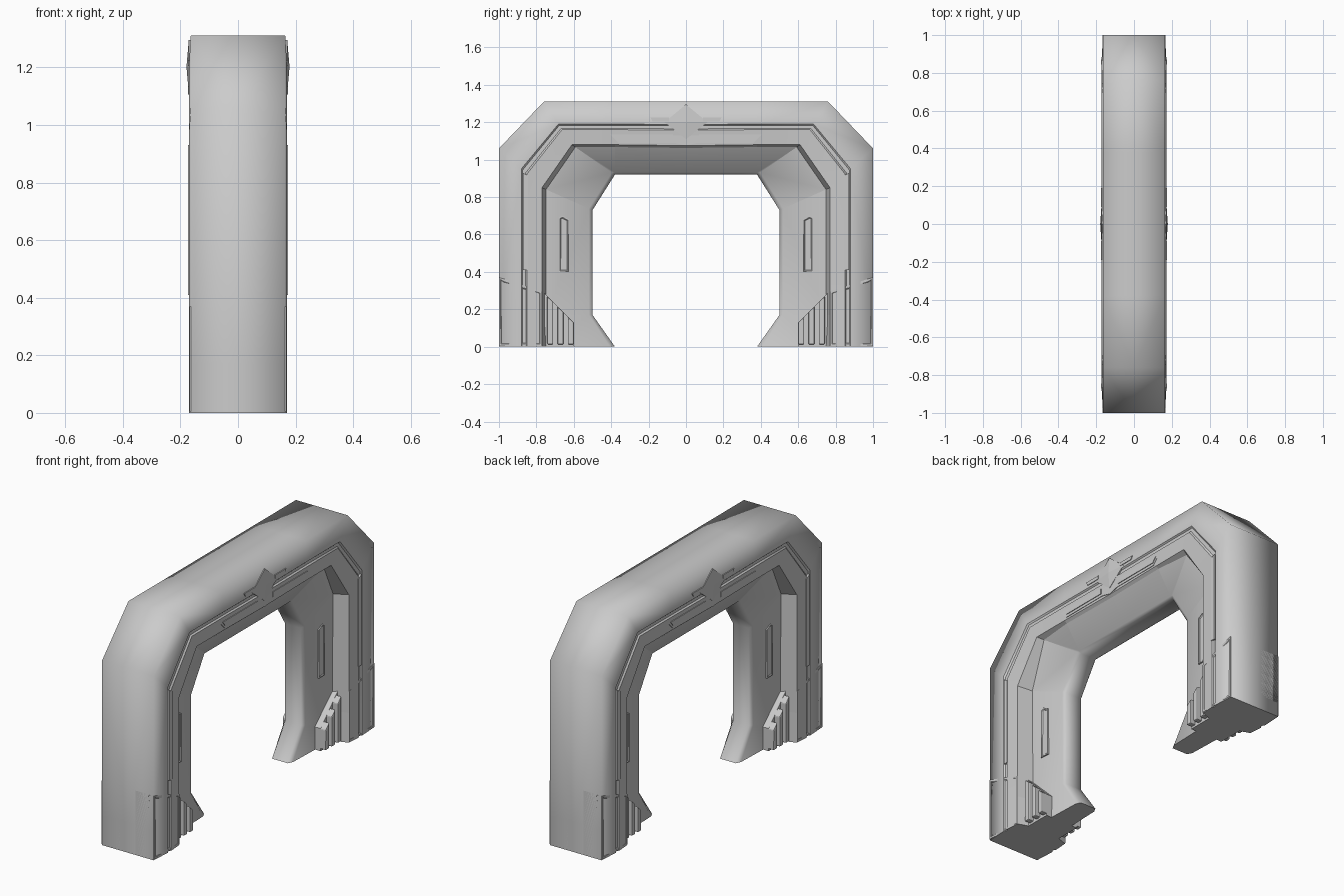
import bpy, bmesh

if "Cube" in bpy.data.objects:
    bpy.data.objects.remove(bpy.data.objects["Cube"])


def finish(name, bm, mirror_y=True):
    mesh = bpy.data.meshes.new(name)
    bm.to_mesh(mesh)
    bm.free()
    ob = bpy.data.objects.new(name, mesh)
    bpy.context.collection.objects.link(ob)
    m = ob.modifiers.new("mirror", 'MIRROR')
    m.use_axis = (True, mirror_y, False)
    return ob


def prism(name, poly, x0, x1, inset=0, depth=0, poke=0, mirror_y=True):
    """Extrude a (y, z) outline along x; optionally inset or peak its outer face."""
    bm = bmesh.new()
    a = [bm.verts.new((x0, y, z)) for y, z in poly]
    b = [bm.verts.new((x1, y, z)) for y, z in poly]
    n = len(poly)
    bm.faces.new(a)
    outer = bm.faces.new(b)
    for i in range(n):
        j = (i + 1) % n
        bm.faces.new((a[i], a[j], b[j], b[i]))
    bmesh.ops.recalc_face_normals(bm, faces=bm.faces[:])
    if inset:
        bmesh.ops.inset_individual(bm, faces=[outer], thickness=inset)
        bmesh.ops.inset_individual(bm, faces=[outer], thickness=0.006, depth=depth)
    if poke:
        bmesh.ops.poke(bm, faces=[outer], offset=poke)
    return finish(name, bm, mirror_y)


# Arch body: quarter swept through stations of (outer, face edge, inner) points
stations = [
    ((1, 0), (.77, 0), (.38, 0)),
    ((1, .17), (.77, .17), (.50, .17)),
    ((1, 1.06), (.77, .85), (.50, .73)),
    ((.76, 1.31), (.61, 1.08), (.38, .92)),
    ((.38, 1.31), (.38, 1.08), (.38, .92)),
    ((0, 1.31), (0, 1.075), (0, .92)),
]
# (position across the section, half width, sharp rail)
rails = [(0, 0, 0), (0, .164, 0), (.52, .171, 1), (.55, .163, 1), (.62, .163, 1),
         (.65, .171, 1), (1, .165, 1), (1.08, .075, 1), (1.93, .064, 0),
         (2, .05, 0), (2, 0, 0)]
step_x = [.075, .075, .08, .13, .15, .15]     # depth of the recess along the arch


def lerp(p, q, t):
    return [a + (b - a) * t for a, b in zip(p, q)]


bm = bmesh.new()
rings = []
for s, (o, e, i) in enumerate(stations):
    ring = []
    for r, (t, x, sharp) in enumerate(rails):
        y, z = lerp(o, e, t) if t <= 1 else lerp(e, i, t - 1)
        ring.append(bm.verts.new((step_x[s] if r == 7 else x, y, z)))
    rings.append(ring)
for p, q in zip(rings, rings[1:]):
    for r in range(len(rails) - 1):
        bm.faces.new((p[r], q[r], q[r + 1], p[r + 1]))
bm.faces.new(rings[0])
for f in bm.faces:
    f.smooth = True
for p, q in zip(rings, rings[1:]):
    for r, rail in enumerate(rails):
        if rail[2]:
            bm.edges.get((p[r], q[r])).smooth = False
for r in range(len(rails) - 1):
    bm.edges.get((rings[0][r], rings[0][r + 1])).smooth = False
for ring in rings[1:]:                        # faceted inner corners
    for r in (6, 7):
        bm.edges.get((ring[r], ring[r + 1])).smooth = False
bmesh.ops.remove_doubles(bm, verts=bm.verts[:], dist=0.0005)
finish("arch_body", bm)

# Foot armour blocks with recessed panel
prism("foot_block", [(1, .005), (1, .37), (.965, .36), (.77, .295), (.77, .005)],
      .05, .168, inset=.014, depth=-.004)

# Stepped fins beside each foot
prism("fin_base", [(.77, 0), (.77, .30), (.72, .25), (.60, .13), (.60, 0)], .04, .105)
for k in range(3):
    y = .60 + .055 * k
    top = .14 + .055 * k
    rib = prism("fin_rib", [(y, .012), (y, top - .01), (y + .032, top + .02),
                            (y + .032, .012)], .05, .138)
    b = rib.modifiers.new("bevel", 'BEVEL')
    b.width, b.segments = .006, 2

# Long panel on the inside recess of each leg
prism("leg_panel", [(.68, .40), (.68, .69), (.66, .70), (.625, .68), (.625, .40)],
      .05, .078, inset=.008, depth=-.004)

# Raised strip on the outer face of each leg
prism("leg_strip", [(.872, .41), (.872, .93), (.845, .915), (.845, .41)], .15, .174)

# Lower trim and bars on the crossbeam
prism("beam_trim", [(-.42, 1.15), (.42, 1.15), (.36, 1.09), (.06, 1.09), (0, 1.075),
                    (-.06, 1.09), (-.36, 1.09)], .14, .169, mirror_y=False)
prism("beam_bar", [(.07, 1.135), (.385, 1.135), (.36, 1.105), (.07, 1.105)], .15, .173)
prism("beam_upper_bar", [(.09, 1.225), (.19, 1.225), (.18, 1.205), (.09, 1.205)], .15, .174)

# Peaked diamond at the middle of the crossbeam
prism("beam_diamond", [(0, 1.295), (.115, 1.20), (0, 1.11), (-.115, 1.20)],
      .15, .171, poke=.008, mirror_y=False)
